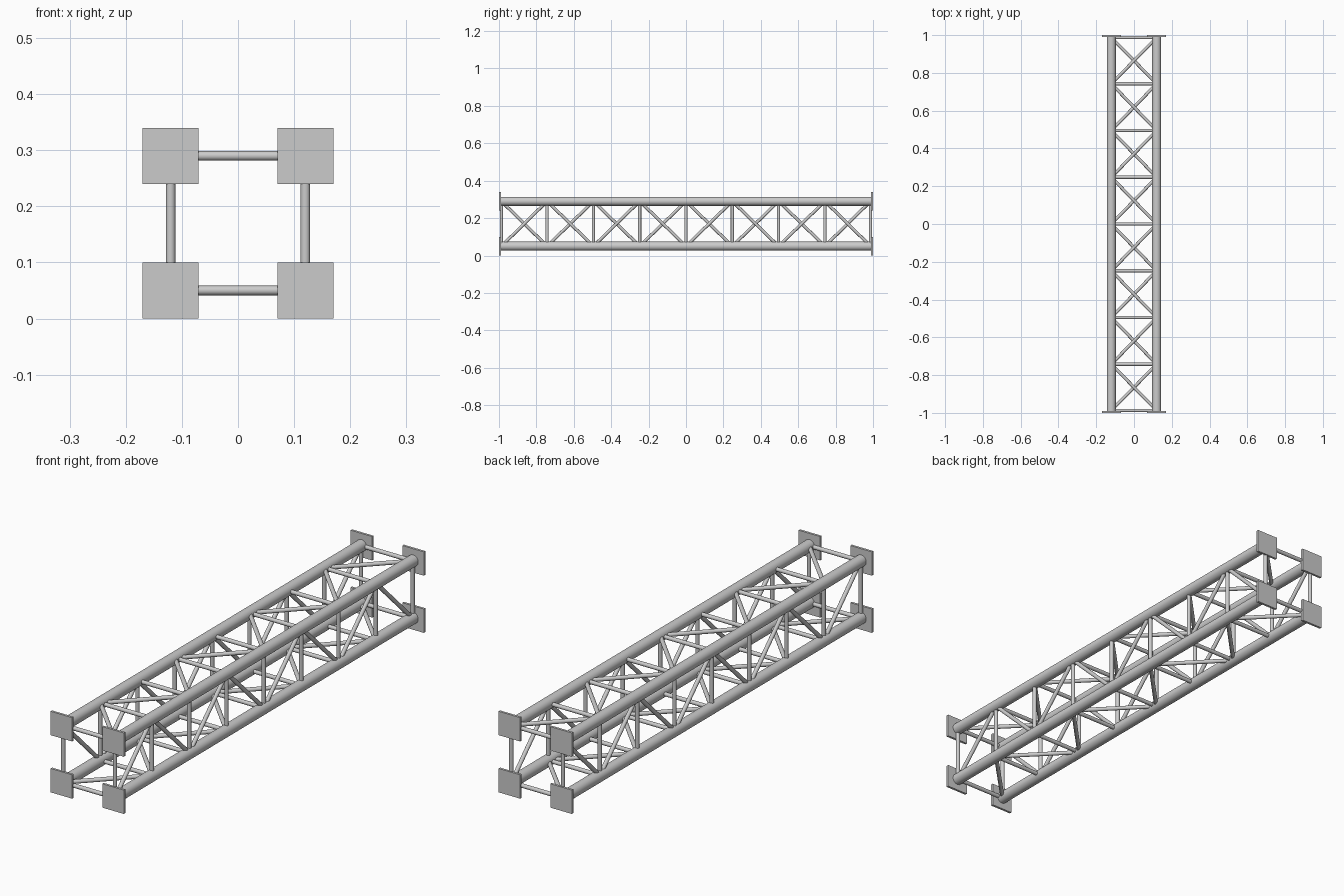
import bpy
from mathutils import Vector

if "Cube" in bpy.data.objects:
    bpy.data.objects.remove(bpy.data.objects["Cube"])

HALF = 0.12            # chord offset from the truss axis
MID = 0.17             # height of the truss axis
CHORD_R, BRACE_R = 0.024, 0.0085
PANELS = 8
END = 0.99             # inner face of the end plates


def tube(name, a, b, radius, sides):
    a, b = Vector(a), Vector(b)
    d = b - a
    bpy.ops.mesh.primitive_cylinder_add(vertices=sides, radius=radius,
                                        depth=d.length, location=(a + b) / 2)
    ob = bpy.context.object
    ob.name = name
    ob.rotation_euler = d.to_track_quat('Z', 'Y').to_euler()
    bpy.ops.object.shade_smooth_by_angle()
    return ob


def point(corner, y):
    return (corner[0] * HALF, y, MID + corner[1] * HALF)


# Corners in order around the section, so each face joins two neighbours
corners = [(1, -1), (1, 1), (-1, 1), (-1, -1)]
faces = ["right", "top", "left", "bottom"]
stations = [-END + 2 * END * i / PANELS for i in range(PANELS + 1)]
# keep the end frames just inside the plates
stations[0] += 0.003
stations[-1] -= 0.003

for i, c in enumerate(corners):
    # Main chord tube
    tube(f"chord_{i}", point(c, -END), point(c, END), CHORD_R, 32)

    # Square end plates
    for side, s in (("front", -1), ("back", 1)):
        bpy.ops.mesh.primitive_cube_add(size=1, location=point(c, s * 0.995))
        plate = bpy.context.object
        plate.name = f"end_plate_{side}_{i}"
        plate.scale = (0.1, 0.01, 0.1)

    # Straight braces at each station and a zigzag of diagonals on each face
    n = corners[(i + 1) % 4]
    for k, y in enumerate(stations):
        tube(f"{faces[i]}_strut_{k}", point(c, y), point(n, y), BRACE_R, 16)
    for k in range(PANELS):
        a, b = (c, n) if k % 2 == 0 else (n, c)
        tube(f"{faces[i]}_diagonal_{k}", point(a, stations[k]),
             point(b, stations[k + 1]), BRACE_R, 16)
